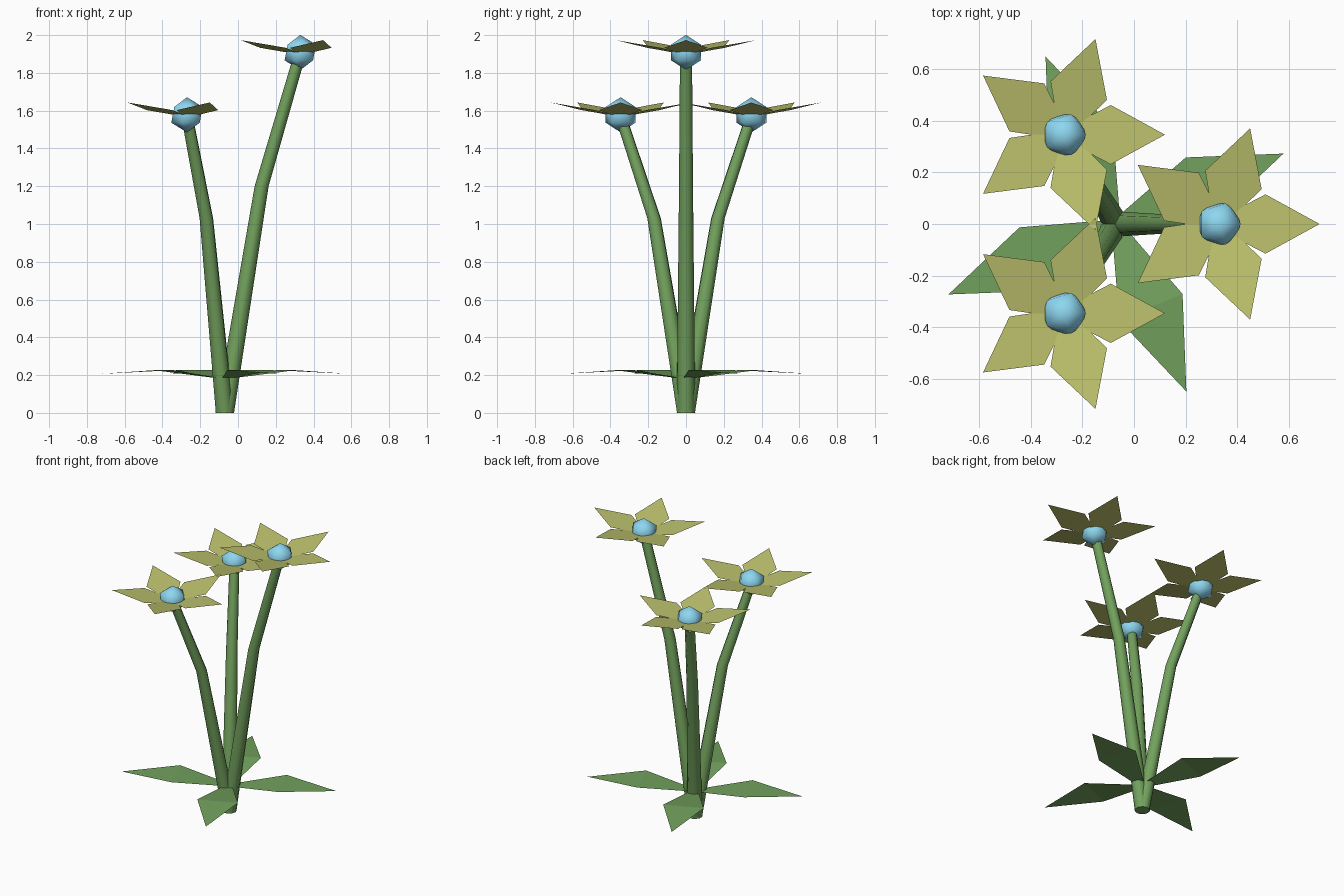
import bpy, bmesh
from math import cos, sin, pi, radians
from mathutils import Vector, Matrix

if "Cube" in bpy.data.objects:
    bpy.data.objects.remove(bpy.data.objects["Cube"])

ROOT_X = -0.07


def material(name, rgb):
    m = bpy.data.materials.new(name)
    m.diffuse_color = (*rgb, 1)
    m.use_nodes = True
    m.node_tree.nodes["Principled BSDF"].inputs["Base Color"].default_value = m.diffuse_color
    return m


GREEN = material("leaf_green", (0.17, 0.36, 0.11))
YELLOW = material("petal_yellow", (0.50, 0.53, 0.15))
BLUE = material("centre_blue", (0.27, 0.68, 0.88))


def finish(bm, name, mat, smooth=False):
    me = bpy.data.meshes.new(name)
    for f in bm.faces:
        f.smooth = smooth
    bm.to_mesh(me)
    bm.free()
    me.materials.append(mat)
    ob = bpy.data.objects.new(name, me)
    bpy.context.collection.objects.link(ob)
    return ob


def blade_ring(name, mat, centre, count, start, base, wide, tip):
    """Radial blades; base and wide are (distance, half width, z), tip is (distance, z)."""
    bm = bmesh.new()
    for i in range(count):
        turn = Matrix.Translation(centre) @ Matrix.Rotation(start + 2 * pi * i / count, 4, 'Z')
        pts = [(base[0], base[1], base[2]), (base[0], -base[1], base[2]),
               (wide[0], -wide[1], wide[2]), (tip[0], 0, tip[1]), (wide[0], wide[1], wide[2])]
        v = [bm.verts.new(turn @ Vector(p)) for p in pts]
        bm.faces.new((v[0], v[1], v[2], v[4]))
        bm.faces.new((v[2], v[3], v[4]))
    return finish(bm, name, mat)


def stem(name, angle, path, sides=8):
    """Tapered bent tube; path holds (outward distance, z, radius)."""
    bm = bmesh.new()
    rings = []
    for d, z, r in path:
        c = Vector((ROOT_X + d * cos(angle), d * sin(angle), z))
        rings.append([bm.verts.new(c + Vector((r * cos(angle + 2 * pi * k / sides),
                                               r * sin(angle + 2 * pi * k / sides), 0)))
                      for k in range(sides)])
    for a, b in zip(rings, rings[1:]):
        for k in range(sides):
            n = (k + 1) % sides
            bm.faces.new((a[k], a[n], b[n], b[k]))
    caps = [bm.faces.new(rings[0][::-1]), bm.faces.new(rings[-1])]
    ob = finish(bm, name, GREEN, True)
    for p in ob.data.polygons:
        if len(p.vertices) == sides:
            p.use_smooth = False


# three flowers fanned around the root: angle, bend height, flower height
for i, (deg, bend, top) in enumerate([(0, 1.20, 1.908), (120, 1.03, 1.578), (240, 1.03, 1.578)], 1):
    a = radians(deg)
    stem(f"stem_{i}", a, [(0, 0, 0.049), (0.195, bend, 0.037), (0.395, top - 0.02, 0.032)])
    centre = Vector((ROOT_X + 0.4 * cos(a), 0.4 * sin(a), top))

    # round flower centre
    bm = bmesh.new()
    bmesh.ops.create_icosphere(bm, subdivisions=1, radius=0.093, matrix=Matrix.Translation(centre))
    finish(bm, f"flower_centre_{i}", BLUE, True)

    # five raised petals
    blade_ring(f"petals_{i}", YELLOW, centre, 5, 0,
               (0.03, 0.037, -0.004), (0.18, 0.115, 0.025), (0.39, 0.0655))

# four leaves near the ground
blade_ring("leaves", GREEN, Vector((ROOT_X, 0, 0)), 4, radians(22.8),
           (0.02, 0.025, 0.182), (0.35, 0.133, 0.226), (0.705, 0.207))
